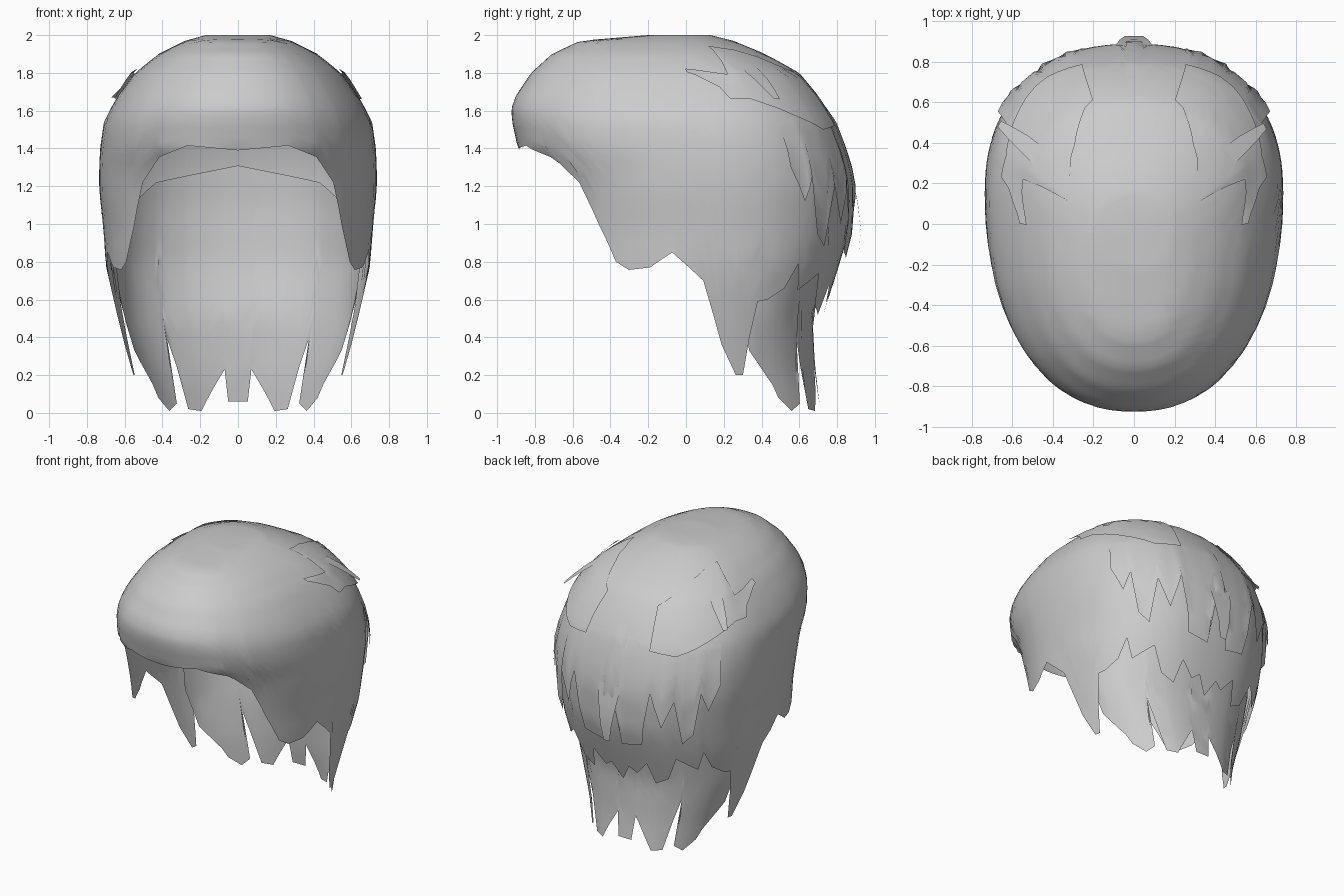
import bpy, bmesh, math

if "Cube" in bpy.data.objects:
    bpy.data.objects.remove(bpy.data.objects["Cube"])

# Outer hair rings: height, centre y, front y, back y, half width
OUTER = [(2.0, -.03, -.2, .13, .17), (1.97, -.05, -.56, .25, .28), (1.9, 0, -.71, .42, .42),
         (1.8, .05, -.82, .6, .545), (1.68, .08, -.9, .7, .635), (1.61, .1, -.925, .745, .675),
         (1.54, .12, -.92, .79, .71),
         (1.4, .15, -.89, .835, .73), (1.3, .15, -.79, .86, .735), (1.18, .15, -.74, .875, .735),
         (.95, .15, -.7, .86, .71), (.78, .15, -.7, .81, .7), (.5, .15, -.65, .72, .635),
         (.2, .15, -.6, .69, .56), (0, .15, -.6, .69, .5)]
# Inner nape rings, hugging the neck beneath the outer hair
NAPE = [(1.31, .15, -.6, .72, .64), (1.1, .15, -.6, .74, .655), (.8, .15, -.6, .73, .66),
        (.5, .15, -.6, .67, .625), (.2, .15, -.6, .685, .53), (0, .15, -.6, .715, .48)]
POWER = 2.3

hair = bpy.data.materials.new("grey_hair")
hair.diffuse_color = (.6, .6, .6, 1)
hair.use_nodes = True
hair.node_tree.nodes["Principled BSDF"].inputs["Base Color"].default_value = hair.diffuse_color


def lookup(table, x):
    """Piecewise-linear value of a table sorted by its first column."""
    if x <= table[0][0]:
        return table[0][1:]
    for a, b in zip(table, table[1:]):
        if x <= b[0]:
            t = (x - a[0]) / (b[0] - a[0])
            return tuple(p + (q - p) * t for p, q in zip(a[1:], b[1:]))
    return table[-1][1:]


def surface(angle, z, offset=0, rings=OUTER):
    """Point on the head shape; angle 0 is the front, 90 the right, 180 the back."""
    cy, front, back, w = lookup(rings[::-1], z)
    s, c = math.sin(math.radians(angle)), math.cos(math.radians(angle))
    r = (abs(s) ** POWER + abs(c) ** POWER) ** (-1 / POWER)
    depth = cy - front if c > 0 else back - cy
    return ((w + offset) * r * s, cy - (depth + offset) * r * c, z + offset * .3 * (z > 1.6))


def mirrored(table):
    return table + flipped([(a, v) for a, v in table if a < 180])


def flipped(table):
    return [(360 - a, v) for a, v in reversed(table)]


def sheet(name, hem, top=None, lift=(0, 0), rows=26, step=5, rings=OUTER):
    """Hair sheet hanging from a top line to a jagged hem, lifted off the head."""
    keys = {a for a, _ in hem} | {a for a, _ in (top or [])}
    lo, hi = hem[0][0], hem[-1][0]
    keys |= {a for a in range(0, 361, step) if all(abs(a - k) > 1.5 for k in keys)}
    angles = sorted(a for a in keys if lo <= a <= hi)
    closed = hi - lo >= 360
    if closed:
        angles = angles[:-1]
    bm = bmesh.new()
    cols = []
    for a in angles:
        z0 = lookup(top, a)[0] if top else 2.0
        z1 = lookup(hem, a)[0]
        col = []
        for i in range(rows + 1):
            f = (i / rows) ** (1 if top else 1.5)
            off = lift[0] + (lift[1] - lift[0]) * f
            col.append(bm.verts.new(surface(a, z0 + (z1 - z0) * f, off, rings)))
        cols.append(col)
    pairs = list(zip(cols, cols[1:])) + ([(cols[-1], cols[0])] if closed else [])
    for p, q in pairs:
        for i in range(rows):
            bm.faces.new((p[i], p[i + 1], q[i + 1], q[i]))
    if closed:
        hub = bm.verts.new((0, -.03, 1.99))
        for p, q in pairs:
            bm.faces.new((hub, p[0], q[0]))
    finish(name, bm)


def finish(name, bm):
    mesh = bpy.data.meshes.new(name)
    bm.to_mesh(mesh)
    bm.free()
    obj = bpy.data.objects.new(name, mesh)
    bpy.context.collection.objects.link(obj)
    mesh.materials.append(hair)
    bpy.ops.object.select_all(action='DESELECT')
    obj.select_set(True)
    bpy.context.view_layer.objects.active = obj
    bpy.ops.object.shade_smooth_by_angle(angle=math.radians(50))


# Main hair: fringe, sideburns, pointed side locks and ragged back hem
sheet("main_hair", mirrored([
    (0, 1.39), (21, 1.415), (33, 1.355), (41, 1.22), (47, 1.0), (54, .8), (59, .757), (67, .77),
    (75, .85), (81, .77), (86, .7), (90, .5), (94, .36), (102, .2), (106, .2), (109, .4),
    (112, .59), (117, .6), (125, .66), (130, .79), (133, .65), (145, .74), (150, .57),
    (158, .52), (162, .68), (169, .58), (174, .62), (180, .5)]))

# Nape sheet with split pointed ends
sheet("nape_hair", mirrored([
    (104, .6), (110, .33), (123, .15), (126, .08), (134, .01), (141, .05), (142.5, .39),
    (145, .25), (148.5, .02), (157, .01), (172.5, .23), (174, .06), (180, .06)]),
    top=mirrored([(104, .85), (125, 1.1), (140, 1.22), (180, 1.31)]), rows=16, rings=NAPE)

# Upper back layer emerging below the crown as shorter locks
sheet("upper_back_layer", mirrored([
    (122, 1.3), (128, 1.12), (132, 1.25), (135, .95), (141, .88), (145, 1.2),
    (151, 1.0), (157, 1.25), (162, .85), (174, .82), (177, 1.15), (180, 1.2)]),
    top=mirrored([(122, 1.55), (140, 1.65), (180, 1.7)]), lift=(-.004, .026), rows=14)

# Crown locks with forked front tips on each side
low = [(87, 1.8), (100, 1.72), (103, 1.66), (112, 1.66), (130, 1.58), (146, 1.5), (160, 1.52)]
up = [(87, 1.82), (100, 1.8), (107, 1.79), (113, 1.94), (130, 1.92), (142, 1.88), (160, 1.77)]
sheet("right_crown_lock", low, top=up, lift=(.01, .018), rows=8)
sheet("left_crown_lock", flipped(low), top=flipped(up), lift=(.01, .018), rows=8)


def flick(name, angle, width, z0, z1, lift):
    """Loose pointed strand that springs away from the head."""
    bm = bmesh.new()
    rows = []
    for f in (0, .35, .7, 1):
        half = width / 2 * (1 - .75 * f)
        z = z0 + (z1 - z0) * f
        rows.append([bm.verts.new(surface(angle + d * half, z, .015 + lift * f)) for d in (-1, 0, 1)])
    for p, q in zip(rows, rows[1:]):
        for i in (0, 1):
            bm.faces.new((p[i], q[i], q[i + 1], p[i + 1]))
    finish(name, bm)


# Loose strands at the back and the sides of the crown
flick("back_flick", 180, 14, 1.25, .85, .07)
flick("right_crown_flick", 122, 10, 1.82, 1.64, .06)
flick("left_crown_flick", 238, 10, 1.82, 1.64, .08)
